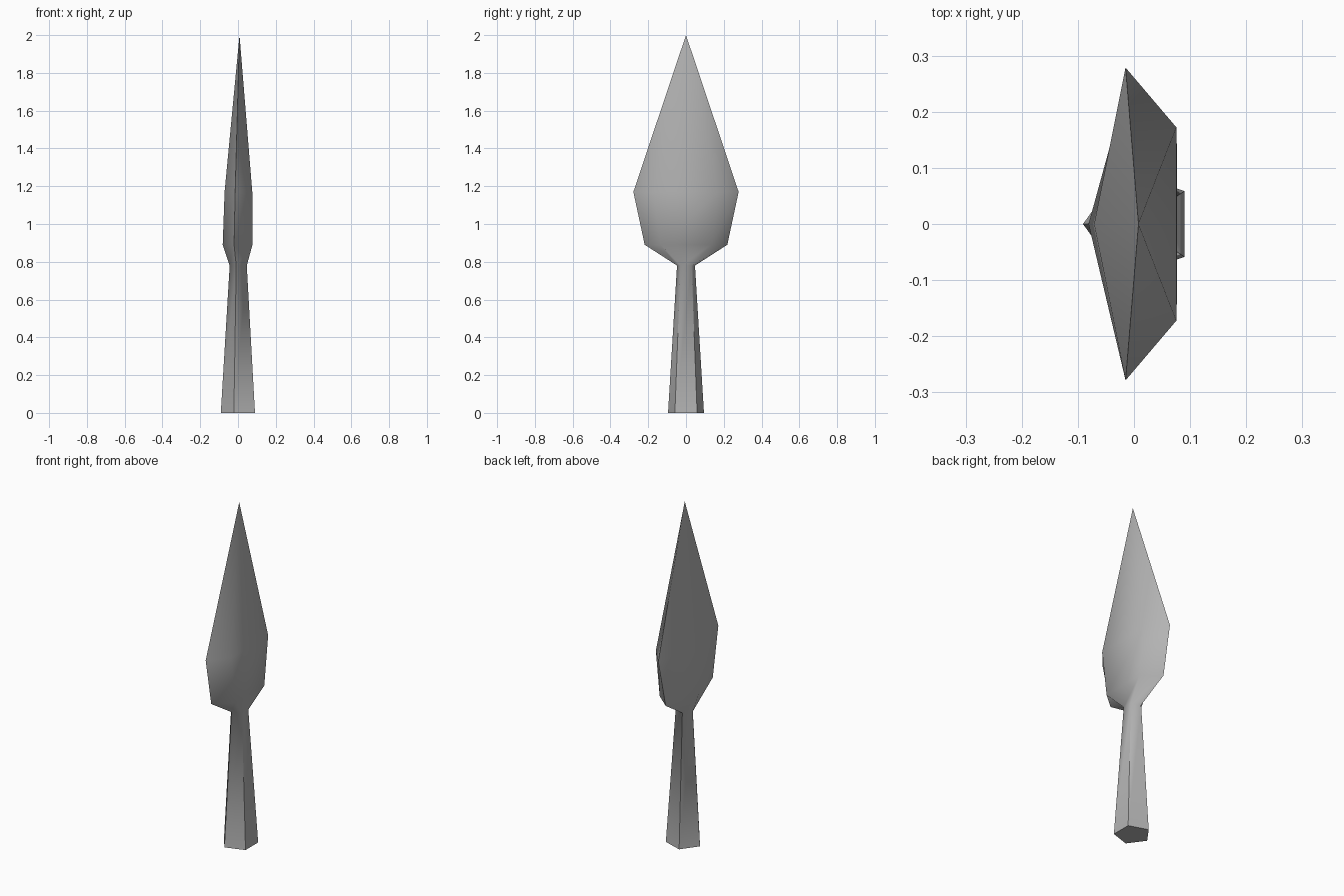
import bpy, bmesh, math

cube = bpy.data.objects.get("Cube")
if cube:
    bpy.data.objects.remove(cube, do_unlink=True)

SIDES = 5

steel = bpy.data.materials.new("grey steel")
steel.use_nodes = True
colour = (0.45, 0.45, 0.45, 1)
steel.diffuse_color = colour
steel.node_tree.nodes["Principled BSDF"].inputs["Base Color"].default_value = colour


def ring(bm, z, centre_x, radius_x, radius_y):
    """Five-sided section with one corner towards -x."""
    verts = []
    for i in range(SIDES):
        a = math.pi + i * math.tau / SIDES
        verts.append(bm.verts.new((centre_x + radius_x * math.cos(a),
                                   radius_y * math.sin(a), z)))
    return verts


# Sections from socket mouth to blade shoulder: z, centre x, x radius, y radius
sections = [
    (0.0, 0.009, 0.1, 0.1),       # socket mouth
    (0.78, 0.006, 0.05, 0.05),    # neck
    (0.89, 0.006, 0.087, 0.23),   # lower blade corner
    (1.17, 0.01, 0.081, 0.293),   # widest part of the blade
]

bm = bmesh.new()
rings = [ring(bm, *s) for s in sections]
point = bm.verts.new((0.008, 0, 2))

# Socket base, walls and blade point
bm.faces.new(rings[0])
for low, high in zip(rings, rings[1:]):
    for i in range(SIDES):
        j = (i + 1) % SIDES
        bm.faces.new((low[i], low[j], high[j], high[i]))
for i in range(SIDES):
    bm.faces.new((rings[-1][i], rings[-1][(i + 1) % SIDES], point))
bmesh.ops.recalc_face_normals(bm, faces=bm.faces)

mesh = bpy.data.meshes.new("spearhead")
bm.to_mesh(mesh)
bm.free()
mesh.materials.append(steel)
spearhead = bpy.data.objects.new("spearhead", mesh)
bpy.context.collection.objects.link(spearhead)

# Soft blade faces, crisp socket and cutting edges
bpy.ops.object.select_all(action="DESELECT")
spearhead.select_set(True)
bpy.context.view_layer.objects.active = spearhead
bpy.ops.object.shade_smooth_by_angle(angle=math.radians(62))
